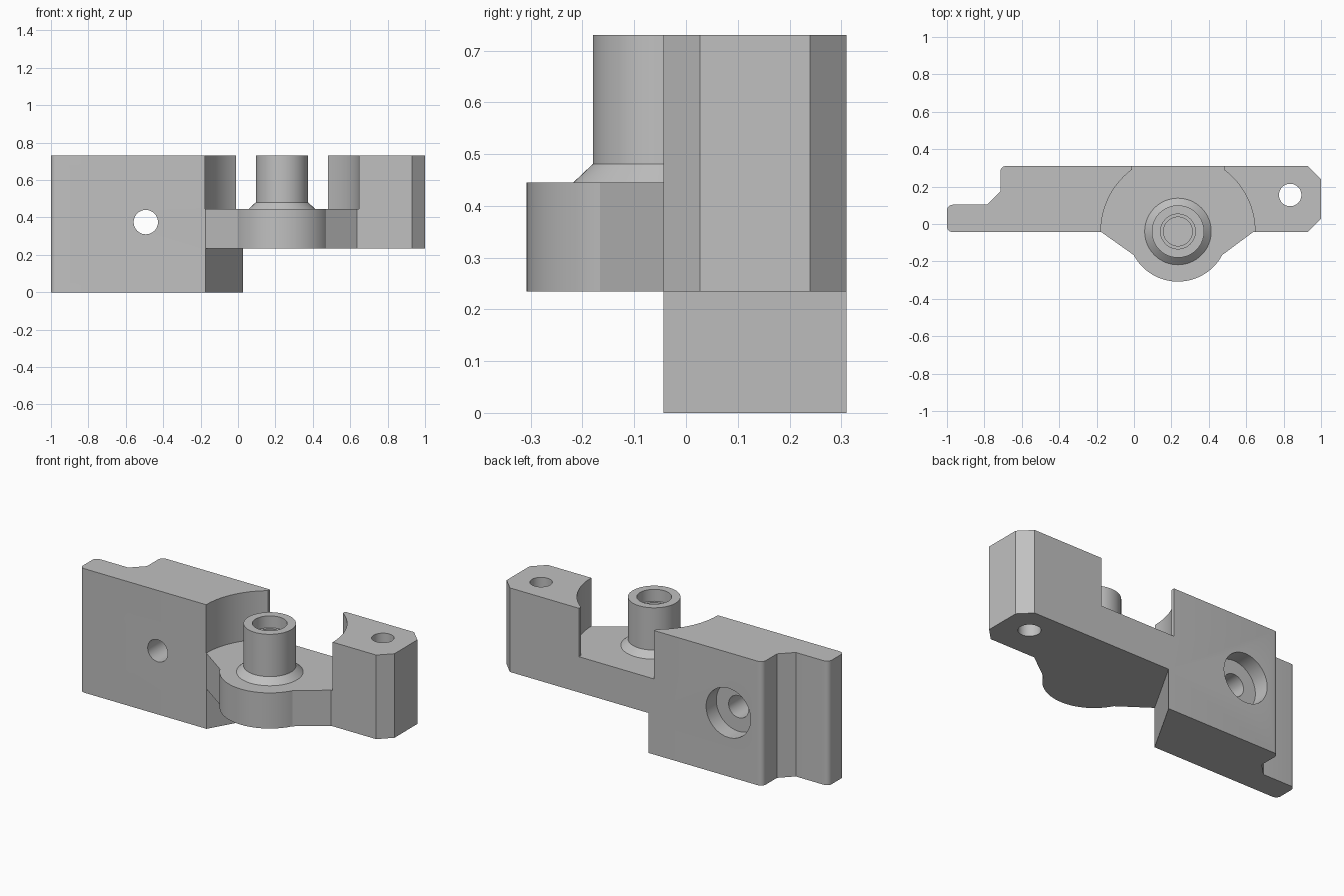
import bpy, bmesh, math
from mathutils import Matrix

cube = bpy.data.objects.get("Cube")
if cube:
    bpy.data.objects.remove(cube, do_unlink=True)

grey = bpy.data.materials.new("plain_grey")
grey.use_nodes = True
colour = (0.53, 0.53, 0.53, 1)
grey.diffuse_color = colour
grey.node_tree.nodes["Principled BSDF"].inputs["Base Color"].default_value = colour

BACK, FRONT, TOP = 0.31, -0.043, 0.73
PLATE_LOW, PLATE_HIGH = 0.235, 0.445
PX, PY = 0.235, -0.04   # post axis


def finish(name, bm):
    bmesh.ops.recalc_face_normals(bm, faces=bm.faces[:])
    mesh = bpy.data.meshes.new(name)
    bm.to_mesh(mesh)
    bm.free()
    mesh.materials.append(grey)
    ob = bpy.data.objects.new(name, mesh)
    bpy.context.collection.objects.link(ob)
    return ob


def prism(name, points, z0, z1):
    bm = bmesh.new()
    face = bm.faces.new([bm.verts.new((x, y, z0)) for x, y in points])
    out = bmesh.ops.extrude_face_region(bm, geom=[face])
    verts = [v for v in out["geom"] if isinstance(v, bmesh.types.BMVert)]
    bmesh.ops.translate(bm, vec=(0, 0, z1 - z0), verts=verts)
    return finish(name, bm)


def lathe(name, profile, matrix, n=64):
    """Closed solid turned from (radius, height) pairs."""
    bm = bmesh.new()
    rings = [[bm.verts.new((r * math.cos(math.tau * i / n),
                            r * math.sin(math.tau * i / n), h)) for i in range(n)]
             for r, h in profile]
    for a, b in zip(rings, rings[1:]):
        for i in range(n):
            j = (i + 1) % n
            bm.faces.new((a[i], a[j], b[j], b[i]))
    bm.faces.new(rings[0])
    bm.faces.new(rings[-1])
    bm.transform(matrix)
    return finish(name, bm)


def arc(cx, cy, r, a0, a1, n=8):
    angles = [math.radians(a0 + (a1 - a0) * i / n) for i in range(n + 1)]
    return [(cx + r * math.cos(a), cy + r * math.sin(a)) for a in angles]


def combine(target, tool, operation):
    mod = target.modifiers.new(operation, "BOOLEAN")
    mod.operation, mod.solver, mod.object = operation, "EXACT", tool
    bpy.context.view_layer.objects.active = target
    bpy.ops.object.modifier_apply(modifier=mod.name)
    bpy.data.objects.remove(tool, do_unlink=True)


# Full plan outline: stepped left block, round front lobe, chamfered right end
R = 0.03
outline = (arc(-1 + R, FRONT + R, R, 180, 270, 6)
           + [(-0.175, FRONT)]
           + arc(PX, PY, 0.268, 208, 332, 32)
           + [(0.637, FRONT), (0.93, FRONT), (1, 0.027), (1, 0.24), (0.93, BACK)]
           + arc(-0.715 + R, BACK - R, R, 90, 180, 6)
           + [(-0.715, 0.175), (-0.787, 0.103)]
           + arc(-1 + R, 0.103 - R, R, 90, 180, 6))
bracket = prism("mounting_bracket", outline, 0, TOP)

# Space below the plate, with a slanted end on the left block
combine(bracket, prism("under_cutter", [(-0.379, -0.4), (0.078, 0.4), (1.2, 0.4),
                                        (1.2, -0.4)], -0.1, PLATE_LOW), "DIFFERENCE")

# Round clearance around the post, open to front and back
notch = ([(-0.01, 0.4)] + arc(PX, PY, 0.412, 126.5, 180, 20)
         + [(PX - 0.412, -0.4), (PX + 0.412, -0.4)]
         + arc(PX, PY, 0.412, 0, 53.5, 20) + [(0.48, 0.4)])
combine(bracket, prism("notch_cutter", notch, PLATE_HIGH, 0.9), "DIFFERENCE")

# Post with flared foot, then its stepped blind bore
axis = Matrix.Translation((PX, PY, 0))
combine(bracket, lathe("post", [(0.178, 0.4), (0.178, PLATE_HIGH), (0.14, 0.481),
                                (0.14, TOP)], axis), "UNION")
combine(bracket, lathe("bore_cutter", [(0.077, 0.35), (0.077, 0.66), (0.093, 0.66),
                                       (0.093, 0.8)], axis), "DIFFERENCE")

# Vertical hole in the right block
combine(bracket, lathe("bolt_hole_cutter", [(0.06, -0.1), (0.06, 0.9)],
                       Matrix.Translation((0.835, 0.155, 0)), 48), "DIFFERENCE")

# Screw hole through the left block, counterbored from the back
along_y = Matrix.Translation((-0.493, 0, 0.375)) @ Matrix.Rotation(-math.pi / 2, 4, "X")
combine(bracket, lathe("screw_hole_cutter", [(0.065, -0.2), (0.065, 0.215), (0.145, 0.215),
                                             (0.145, 0.5)], along_y), "DIFFERENCE")

bpy.ops.object.select_all(action="DESELECT")
bracket.select_set(True)
bpy.context.view_layer.objects.active = bracket
bpy.ops.object.shade_smooth_by_angle(angle=math.radians(20))
